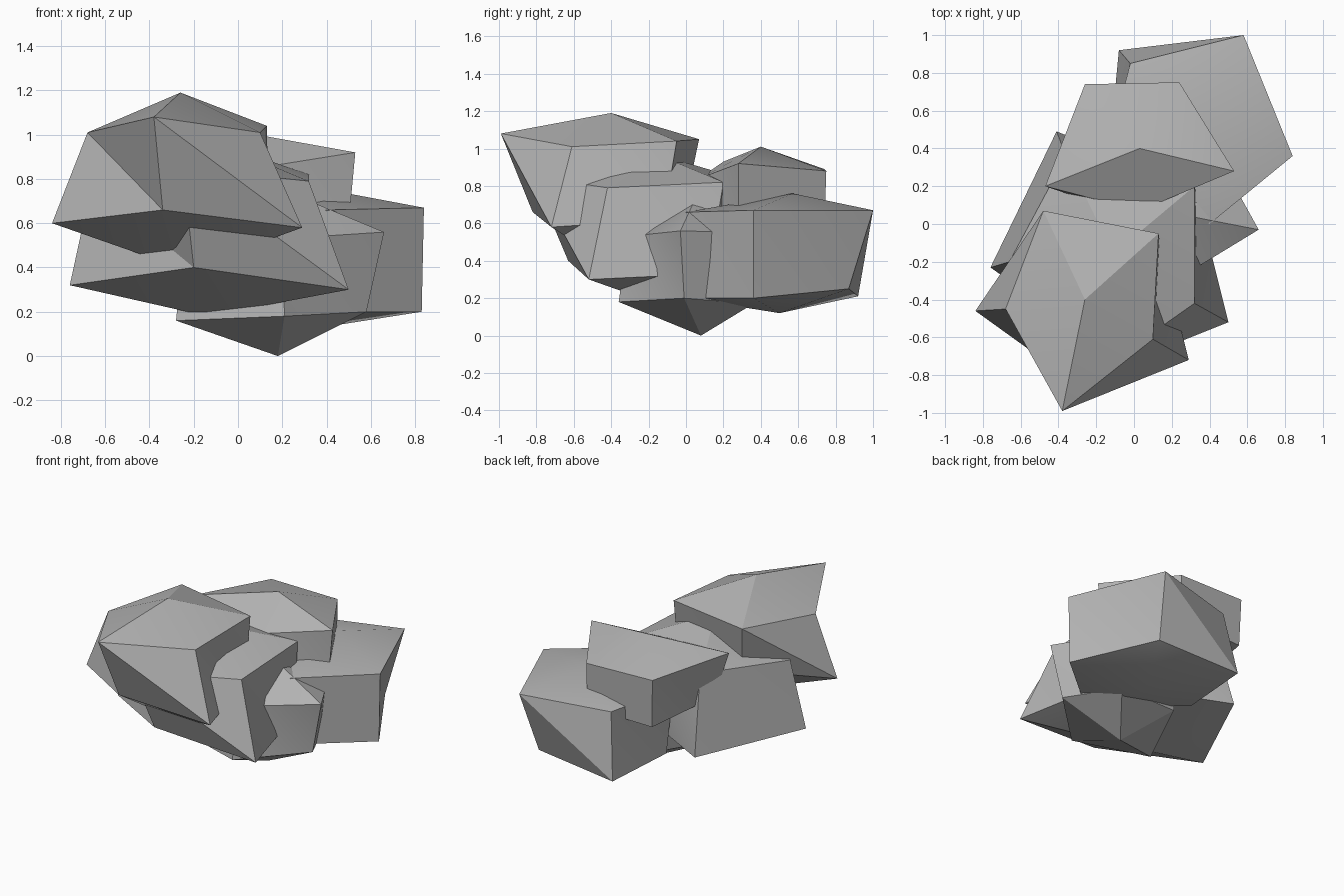
import bpy
import bmesh
import math

default = bpy.data.objects.get("Cube")
if default:
    bpy.data.objects.remove(default, do_unlink=True)

# One plain stone colour
stone = bpy.data.materials.new("stone_grey")
stone.use_nodes = True
colour = (0.45, 0.45, 0.45, 1.0)
stone.diffuse_color = colour
shader = next(n for n in stone.node_tree.nodes if n.type == "BSDF_PRINCIPLED")
shader.inputs["Base Color"].default_value = colour
shader.inputs["Roughness"].default_value = 0.9


def make_rock(name, peak, upper_ring, lower_ring, foot):
    """Boulder: two matching rings, counter-clockwise, closed by a peak and a foot."""
    bm = bmesh.new()
    top, bottom = bm.verts.new(peak), bm.verts.new(foot)
    upper = [bm.verts.new(p) for p in upper_ring]
    lower = [bm.verts.new(p) for p in lower_ring]
    for i in range(len(upper)):
        j = (i + 1) % len(upper)
        bm.faces.new((top, upper[i], upper[j]))
        bm.faces.new((upper[i], lower[j], upper[j]))
        bm.faces.new((upper[i], lower[i], lower[j]))
        bm.faces.new((bottom, lower[j], lower[i]))
    bmesh.ops.recalc_face_normals(bm, faces=bm.faces[:])
    mesh = bpy.data.meshes.new(name)
    bm.to_mesh(mesh)
    bm.free()
    mesh.materials.append(stone)
    rock = bpy.data.objects.new(name, mesh)
    bpy.context.collection.objects.link(rock)
    # Soften only the shallow creases
    bpy.ops.object.select_all(action="DESELECT")
    rock.select_set(True)
    bpy.context.view_layer.objects.active = rock
    bpy.ops.object.shade_smooth_by_angle(angle=math.radians(25))


# Leaning boulder at the top front
make_rock(
    "upper_front_rock",
    peak=(-.26, -.4, 1.19),
    upper_ring=[(-.68, -.45, 1.01), (-.38, -.99, 1.08), (.1, -.61, 1.01),
                (.13, -.05, 1.04), (-.48, .07, 1.05)],
    lower_ring=[(-.84, -.46, .6), (-.34, -.82, .66), (.29, -.72, .58),
                (.14, -.12, .62), (-.43, 0, .72)],
    foot=(-.24, -.42, .39),
)

# Slightly larger boulder beneath it
make_rock(
    "middle_front_rock",
    peak=(-.11, -.16, .97),
    upper_ring=[(-.66, -.2, .78), (-.25, -.82, .85), (.32, -.42, .79),
                (.32, .2, .82), (-.36, .36, .82)],
    lower_ring=[(-.76, -.23, .32), (-.2, -.63, .4), (.5, -.52, .3),
                (.34, .12, .33), (-.41, .49, .3)],
    foot=(-.14, -.18, .18),
)

# Large block at the back
make_rock(
    "back_rock",
    peak=(.36, .57, .76),
    upper_ring=[(.58, 1, .67), (-.02, .85, .65), (-.15, .35, .66),
                (.4, 0, .66), (.84, .36, .67)],
    lower_ring=[(.52, .87, .25), (-.08, .92, .21), (-.13, .4, .22),
                (.4, 0, .2), (.83, .36, .2)],
    foot=(.32, .5, .12),
)

# Capping rock on top of the back block
make_rock(
    "upper_back_rock",
    peak=(.03, .4, 1.01),
    upper_ring=[(.53, .28, .92), (.24, .75, .88), (-.26, .74, .89),
                (-.47, .2, .93), (.03, .07, .84)],
    lower_ring=[(.5, .28, .6), (.24, .74, .57), (-.25, .73, .56),
                (-.4, .26, .63), (.03, .03, .55)],
    foot=(.03, .4, .5),
)

# Base rock that the others rest on
make_rock(
    "base_rock",
    peak=(.3, .04, .71),
    upper_ring=[(.66, -.03, .56), (.45, .35, .55), (-.08, .33, .55),
                (-.24, -.15, .54), (.2, -.31, .53)],
    lower_ring=[(.58, -.01, .2), (.4, .36, .17), (-.05, .33, .19),
                (-.28, -.17, .16), (.21, -.36, .18)],
    foot=(.18, .08, 0),
)
